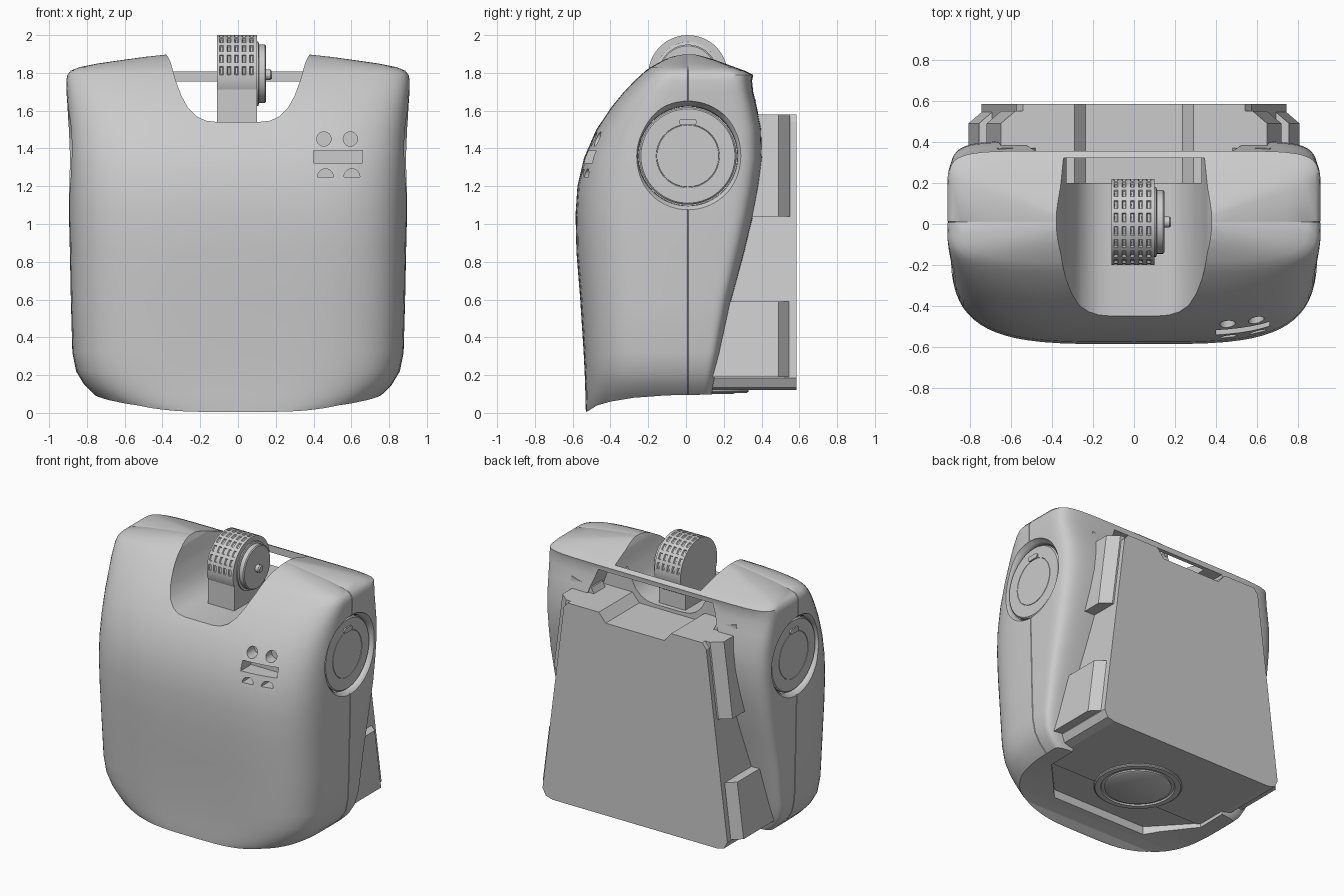
import bpy, bmesh, math

if "Cube" in bpy.data.objects:
    bpy.data.objects.remove(bpy.data.objects["Cube"])

PLANE = {'x': lambda u, v, d: (d, u, v), 'y': lambda u, v, d: (u, d, v), 'z': lambda u, v, d: (u, v, d)}


def loft(name, sections):
    """Closed solid through equal-length rings of 3D points."""
    bm = bmesh.new()
    rings = [[bm.verts.new(p) for p in s] for s in sections]
    n = len(rings[0])
    for a, b in zip(rings, rings[1:]):
        for i in range(n):
            j = (i + 1) % n
            bm.faces.new((a[i], a[j], b[j], b[i]))
    bm.faces.new(rings[0][::-1])
    bm.faces.new(rings[-1])
    bmesh.ops.recalc_face_normals(bm, faces=bm.faces)
    me = bpy.data.meshes.new(name)
    bm.to_mesh(me)
    bm.free()
    ob = bpy.data.objects.new(name, me)
    bpy.context.collection.objects.link(ob)
    return ob


def prism(name, pts, axis, d0, d1):
    return loft(name, [[PLANE[axis](u, v, d) for u, v in pts] for d in (d0, d1)])


def arc(cu, cv, r, n=48, a0=0.0, a1=None):
    full = a1 is None
    span = math.tau if full else a1 - a0
    k = n if full else n - 1
    return [(cu + r * math.cos(a0 + span * i / k), cv + r * math.sin(a0 + span * i / k)) for i in range(n)]


def turned(name, cu, cv, axis, steps, n=48):
    """Lathe-like solid: (radius, distance) steps along an axis."""
    return loft(name, [[PLANE[axis](u, v, d) for u, v in arc(cu, cv, r, n)] for r, d in steps])


def rect(u0, u1, v0, v1):
    return [(u0, v0), (u1, v0), (u1, v1), (u0, v1)]


def sym(pts):
    return pts + [(-u, v) for u, v in reversed(pts)]


def activate(ob):
    bpy.ops.object.select_all(action='DESELECT')
    ob.select_set(True)
    bpy.context.view_layer.objects.active = ob


def cut(ob, cutter):
    m = ob.modifiers.new("cut", 'BOOLEAN')
    m.operation, m.solver, m.object = 'DIFFERENCE', 'EXACT', cutter
    activate(ob)
    bpy.ops.object.modifier_apply(modifier=m.name)
    bpy.data.objects.remove(cutter, do_unlink=True)


def smooth(ob, deg=32):
    activate(ob)
    bpy.ops.object.shade_smooth_by_angle(angle=math.radians(deg))


# Torso shell: z, half width, front y, back y
LEVELS = [(0, .58, -.53, .12), (.025, .655, -.531, .12), (.055, .71, -.532, .13), (.1, .765, -.533, .14),
          (.15, .815, -.534, .15), (.22, .857, -.537, .162), (.32, .877, -.542, .185), (.6, .885, -.56, .243),
          (.85, .89, -.58, .31), (1.05, .895, -.585, .358), (1.2, .895, -.575, .386), (1.35, .895, -.54, .405),
          (1.5, .897, -.475, .40), (1.62, .903, -.395, .375), (1.7, .908, -.33, .356), (1.76, .909, -.272, .35),
          (1.79, .903, -.24, .356), (1.812, .885, -.215, .31), (1.83, .84, -.19, .26), (1.85, .74, -.155, .205),
          (1.87, .60, -.12, .15), (1.885, .49, -.085, .10), (1.897, .38, -.04, .055)]


def shell_ring(z, w, yf, yb, n=36, yc=.01, gap=.003):
    ring = []
    for sgn, depth, e, sx in ((1, yb - yc, 2 / 9, 1), (-1, yc - yf, 2 / 3.9, -1)):
        ring.append((sx * (w - .006), yc, z))  # seam groove
        for i in range(n + 1):
            t = math.pi * i / n
            c, s = math.cos(t), max(math.sin(t), 0)
            x = sx * w * math.copysign(abs(c) ** e, c)
            ring.append((x, yc + sgn * (gap + (depth - gap) * (s ** e if s > 1e-6 else 0)), z))
    return ring


shell = loft("torso_shell", [shell_ring(*l) for l in LEVELS])

# Swept-up underside and recessed base
under = [(-.6, -.2), (-.54, .0), (-.515, .012), (-.47, .04), (-.4, .06), (-.28, .08), (-.1, .093), (.3, .1), (.3, -.2)]
cut(shell, prism("under_cutter", under, 'x', -1.2, 1.2))
cut(shell, prism("base_cutter", sym([(.64, .5), (.64, -.08), (.38, -.36)]), 'z', -.3, .125))

# Neck opening, leaving a strap across the back
neck_u = [(.42, 2.1), (.385, 1.91), (.358, 1.86), (.33, 1.76), (.30, 1.68), (.265, 1.615), (.22, 1.57), (.17, 1.547), (.11, 1.54)]
cut(shell, prism("neck_cutter", sym(neck_u), 'y', -1, .322))
cut(shell, prism("back_slot_cutter", sym([(.55, 1.51), (.46, 1.755)]), 'y', .2, .7))

# Chest vents
for cx in (.455, .595):
    cut(shell, prism("vent_cutter", arc(cx, 1.45, .038, 24), 'y', -.8, -.41))
    cut(shell, prism("vent_cutter", arc(cx + .008, 1.25, .042, 14, 0, math.pi), 'y', -.8, -.45))
cut(shell, prism("vent_cutter", rect(.40, .66, 1.322, 1.39), 'y', -.8, -.42))

# Shoulder sockets
for s in (1, -1):
    side = "right" if s > 0 else "left"
    cut(shell, turned("socket_cutter", .01, 1.36, 'x',
                      [(.262, s * .82), (.264, s * .865), (.272, s * .882), (.29, s * .90), (.305, s * .96)], 64))
    smooth(turned(side + "_shoulder_disc", .01, 1.36, 'x',
                  [(.257, s * .80), (.257, s * .862), (.249, s * .87), (.168, s * .87), (.1665, s * .867),
                   (.1645, s * .867), (.163, s * .87)], 64))
    pill = arc(.04, 1.54, .017, 10, -math.pi / 2, math.pi / 2) + arc(-.02, 1.54, .017, 10, math.pi / 2, math.pi * 1.5)
    smooth(prism(side + "_shoulder_key", pill, 'x', s * .84, s * .88))
smooth(shell)

# Back pack: tapered block with a channel along its top
pack = [(.66, .12), (.715, .135), (.742, .185), (.572, 1.54), (.54, 1.58), (.29, 1.58), (.235, 1.515)]
prism("back_pack", sym(pack), 'y', -.1, .585)

# Side clips following the taper
for s in (1, -1):
    side = "right" if s > 0 else "left"
    for label, z0, z1, off in (("upper", 1.04, 1.58, .085), ("lower", .19, .59, .065)):
        rings = []
        for z in (z0, z1):
            e = .765 - .128 * z
            prof = [(-.1, .1), (off, .1), (off, .49), (off - .07, .55), (-.1, .55)]
            rings.append([(s * (e + o), y, z) for o, y in prof])
        loft(f"{side}_{label}_clip", rings)
    # Inner braces below the strap
    loft(side + "_brace", [[(s * x, y, z) for x, z in ((.44, 1.5), (.70, 1.5), (.66, 1.66), (.50, 1.62))]
                           for y in (.24, .37)])

# Waist joint under the base
smooth(turned("waist_ring", 0, .04, 'z', [(.29, .14), (.29, .112), (.282, .106), (.245, .106), (.24, .116),
                                         (.22, .116), (.22, .106), (.21, .1)], 64))

# Neck post and joint wheel
prism("neck_post", rect(-.11, .10, -.185, .165), 'z', 1.4, 1.80)
N = 60
cols = [-.11] + [-.098 + .02 * i for i in range(10)] + [.10]
wheel = loft("neck_wheel", [[(x, y, z) for y, z in arc(.01, 1.79, .21, N)] for x in cols])
bm = bmesh.new()
bm.from_mesh(wheel.data)
slots = []
for f in bm.faces:
    c = f.calc_center_median()
    if len(f.verts) == 4 and c.z > 1.8:
        col = round((c.x + .088) / .02)
        seg = int((math.atan2(c.z - 1.79, c.y - .01) % math.tau) / math.tau * N)
        if col % 2 == 0 and 0 <= col <= 8 and seg % 3 != 0:
            slots.append(f)
bmesh.ops.inset_region(bm, faces=slots, thickness=.005, depth=-.008)
bm.to_mesh(wheel.data)
bm.free()
smooth(wheel, 20)
smooth(turned("neck_hub", .01, 1.795, 'x', [(.17, .09), (.17, .108), (.155, .112), (.155, .142), (.148, .148)]))
smooth(turned("neck_pin", .01, 1.79, 'x', [(.027, .13), (.027, .172), (.02, .18)], 20))
